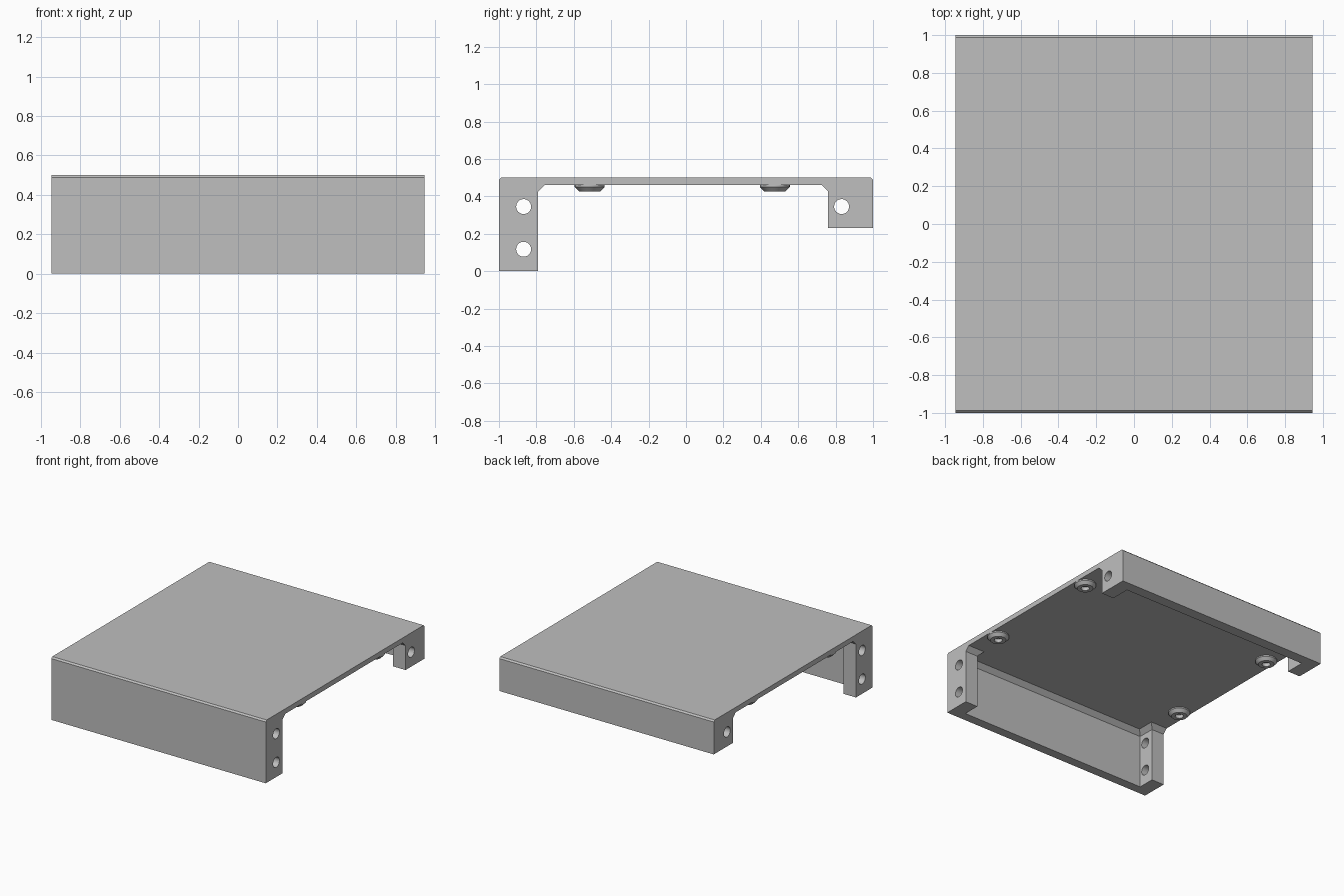
import bpy, bmesh
from math import cos, sin, tau, radians

if "Cube" in bpy.data.objects:
    bpy.data.objects.remove(bpy.data.objects["Cube"])

gray = bpy.data.materials.new("plain_gray")
gray.use_nodes = True
color = (0.52, 0.52, 0.52, 1)
gray.diffuse_color = color
gray.node_tree.nodes["Principled BSDF"].inputs["Base Color"].default_value = color


def loft(name, rings):
    """Closed solid skinned through matching rings of points."""
    bm = bmesh.new()
    loops = [[bm.verts.new(p) for p in ring] for ring in rings]
    n = len(loops[0])
    for a, b in zip(loops, loops[1:]):
        for i in range(n):
            j = (i + 1) % n
            bm.faces.new((a[i], a[j], b[j], b[i]))
    bm.faces.new(loops[0][::-1])
    bm.faces.new(loops[-1])
    bmesh.ops.recalc_face_normals(bm, faces=bm.faces)
    mesh = bpy.data.meshes.new(name)
    bm.to_mesh(mesh)
    bm.free()
    mesh.materials.append(gray)
    obj = bpy.data.objects.new(name, mesh)
    bpy.context.collection.objects.link(obj)
    return obj


def activate(obj):
    bpy.ops.object.select_all(action="DESELECT")
    obj.select_set(True)
    bpy.context.view_layer.objects.active = obj


def cut(target, cutter):
    activate(target)
    mod = target.modifiers.new("cut", "BOOLEAN")
    mod.operation = "DIFFERENCE"
    mod.solver = "EXACT"
    mod.object = cutter
    bpy.ops.object.modifier_apply(modifier=mod.name)
    bpy.data.objects.remove(cutter)


def circle(r, n):
    return [(r * cos(tau * i / n), r * sin(tau * i / n)) for i in range(n)]


HALF_X, TOP, UNDER = 0.945, 0.50, 0.46   # half width, plate top and underside
BEVEL, CHAMFER = 0.012, 0.035
LOW = UNDER - CHAMFER

# Cover: side profile drawn across the width
profile = [(-1, 0), (-0.79, 0), (-0.79, LOW), (-0.79 + CHAMFER, UNDER),
           (0.76 - CHAMFER, UNDER), (0.76, LOW), (0.76, 0.23), (1, 0.23),
           (1, TOP - BEVEL), (1 - BEVEL, TOP), (BEVEL - 1, TOP), (-1, TOP - BEVEL)]
cover = loft("cover", [[(x, y, z) for y, z in profile] for x in (-HALF_X, HALF_X)])


# Hollow between the corner posts, with a chamfer under the plate
def rectangle(inset, z):
    x, front, back = 0.835 - inset, inset - 0.925, 0.915 - inset
    return [(-x, front, z), (x, front, z), (x, back, z), (-x, back, z)]


cut(cover, loft("hollow", [rectangle(0, -0.1), rectangle(0, LOW), rectangle(CHAMFER, UNDER)]))

# Mounting holes through the corner posts
for y, z in ((-0.868, 0.345), (-0.868, 0.117), (0.832, 0.345)):
    cut(cover, loft("hole", [[(x, y + a, z + b) for a, b in circle(0.04, 32)]
                             for x in (-1.1, 1.1)]))
activate(cover)
bpy.ops.object.shade_smooth_by_angle(angle=radians(30))

# Tapered feet with a blind bore, under the plate
foot_profile = [(0.08, UNDER + 0.002), (0.08, 0.45), (0.058, 0.427),
                (0.03, 0.427), (0.03, UNDER - 0.005)]
for side, x in (("left", 0.865), ("right", -0.865)):
    for end, y in (("front", -0.515), ("back", 0.475)):
        foot = loft(f"{end}_{side}_foot",
                    [[(x + a, y + b, z) for a, b in circle(r, 32)] for r, z in foot_profile])
        activate(foot)
        bpy.ops.object.shade_smooth_by_angle(angle=radians(30))
